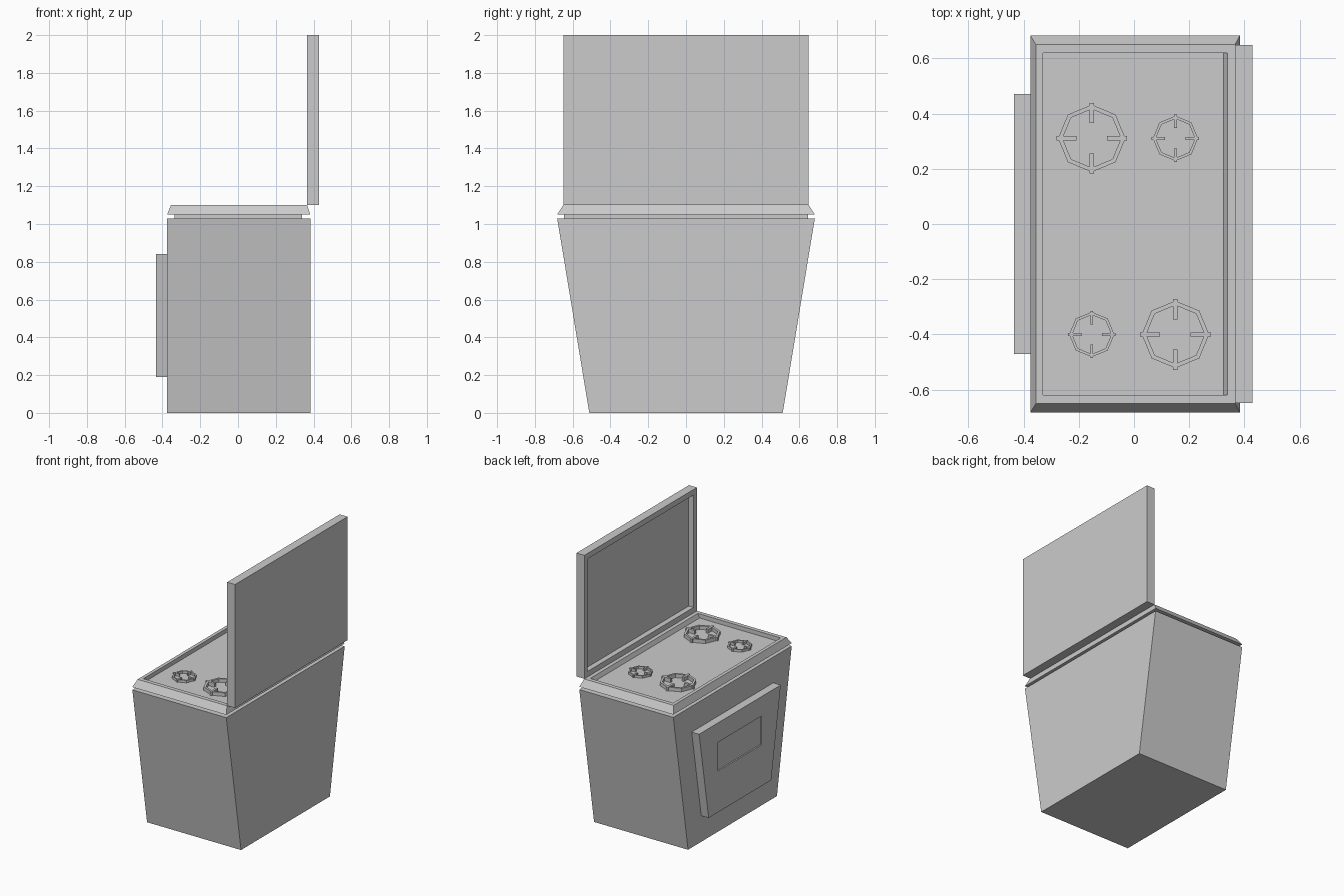
import bpy, bmesh, math

if "Cube" in bpy.data.objects:
    bpy.data.objects.remove(bpy.data.objects["Cube"])


def loft(bm, rings, cap=True):
    """Bridge successive loops of points; cap the ends or close the loop on itself."""
    loops = [[bm.verts.new(p) for p in r] for r in rings]
    pairs = list(zip(loops, loops[1:]))
    if not cap:
        pairs.append((loops[-1], loops[0]))
    for a, b in pairs:
        n = len(a)
        for i in range(n):
            bm.faces.new((a[i], a[(i + 1) % n], b[(i + 1) % n], b[i]))
    if cap:
        bm.faces.new(loops[0][::-1])
        bm.faces.new(loops[-1])


def finish(name, bm):
    bmesh.ops.recalc_face_normals(bm, faces=bm.faces)
    me = bpy.data.meshes.new(name)
    bm.to_mesh(me)
    bm.free()
    ob = bpy.data.objects.new(name, me)
    bpy.context.collection.objects.link(ob)
    return ob


def lofted(name, rings):
    bm = bmesh.new()
    loft(bm, rings)
    return finish(name, bm)


def flat(x0, x1, hy, z):
    """Horizontal rectangle."""
    return [(x0, -hy, z), (x1, -hy, z), (x1, hy, z), (x0, hy, z)]


def upright(x, z0, z1, h0, h1):
    """Rectangle or trapezoid facing x, half widths h0 (bottom) and h1 (top)."""
    return [(x, -h0, z0), (x, h0, z0), (x, h1, z1), (x, -h1, z1)]


# Tapered cabinet and the narrow neck under the cooktop
lofted("cabinet", [flat(-.375, .383, .512, 0), flat(-.375, .383, .682, 1.03)])
lofted("neck", [flat(-.335, .34, .645, 1.03), flat(-.335, .34, .645, 1.05)])

# Bevelled cooktop with a sunken tray
lofted("cooktop", [flat(-.375, .383, .682, 1.05), flat(-.355, .366, .65, 1.10),
                   flat(-.33, .338, .62, 1.10), flat(-.33, .325, .62, 1.07)])

# Open lid, hollow on the side facing the cooktop
lofted("lid", [upright(.43, 1.10, 2.0, .648, .648), upright(.366, 1.10, 2.0, .648, .648),
               upright(.366, 1.14, 1.96, .61, .61), upright(.405, 1.14, 1.96, .61, .61)])

# Tapered oven door with a recessed window
lofted("oven_door", [upright(-.375, .19, .842, .36, .47), upright(-.435, .19, .842, .36, .47),
                     upright(-.435, .49, .70, .25, .25), upright(-.425, .49, .70, .25, .25)])


# Octagonal burner grates: ring plus four inward fingers
def burner(name, cx, cy, s):
    bm = bmesh.new()
    z0, z1 = 1.07, 1.07 + .026 * s

    def octagon(r, z):
        return [(cx + r * s * math.cos(i * math.pi / 4),
                 cy + r * s * math.sin(i * math.pi / 4), z) for i in range(8)]

    loft(bm, [octagon(.122, z0), octagon(.122, z1), octagon(.106, z1), octagon(.106, z0)], cap=False)
    for k in range(4):
        c, n = math.cos(k * math.pi / 2), math.sin(k * math.pi / 2)
        rect = [(.055, -.008), (.128, -.008), (.128, .008), (.055, .008)]
        loft(bm, [[(cx + s * (a * c - b * n), cy + s * (a * n + b * c), z) for a, b in rect]
                  for z in (z0, z1 + .002 * s)])
    finish(name, bm)


for name, x, y, s in (("large_burner_left", -.153, .31, 1), ("large_burner_right", .15, -.4, 1),
                      ("small_burner_left", -.153, -.4, .67), ("small_burner_right", .15, .31, .67)):
    burner(name, x, y, s)
